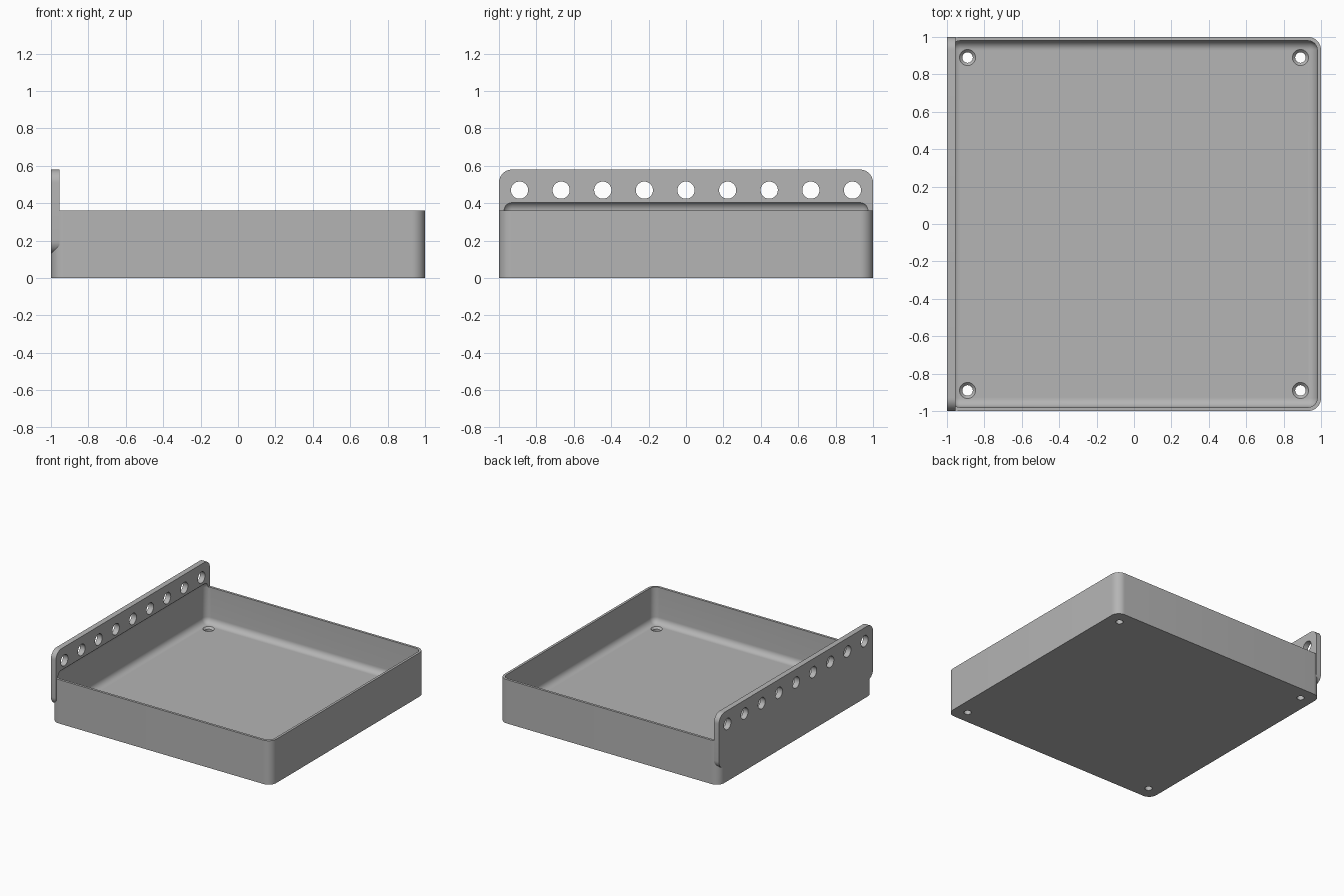
import bpy
import bmesh
import math
from mathutils import Matrix, Vector

cube = bpy.data.objects.get("Cube")
if cube:
    bpy.data.objects.remove(cube, do_unlink=True)

grey = bpy.data.materials.new("Plain grey")
grey.use_nodes = True
grey.diffuse_color = (0.46, 0.46, 0.46, 1)
grey.node_tree.nodes["Principled BSDF"].inputs["Base Color"].default_value = grey.diffuse_color

OUTER_R, WALL, PLATE, FLOOR, RIM = 0.07, 0.02, 0.045, 0.065, 0.36
HOLE_PITCH = 0.89


def add_object(name, bm):
    bmesh.ops.recalc_face_normals(bm, faces=bm.faces)
    mesh = bpy.data.meshes.new(name)
    bm.to_mesh(mesh)
    bm.free()
    mesh.materials.append(grey)
    obj = bpy.data.objects.new(name, mesh)
    bpy.context.collection.objects.link(obj)
    return obj


def rounded_box(name, low, high, radius, axis=None):
    """Box with its edges along one axis rounded, or all edges if axis is None."""
    low, high = Vector(low), Vector(high)
    bm = bmesh.new()
    bmesh.ops.create_cube(bm, size=1)
    for v in bm.verts:
        v.co = (low + high) / 2 + v.co * (high - low)
    edges = [e for e in bm.edges if axis is None
             or abs((e.verts[0].co - e.verts[1].co)[axis]) > 1e-4]
    bmesh.ops.bevel(bm, geom=edges, offset=radius, segments=10,
                    profile=0.5, affect='EDGES')
    return add_object(name, bm)


def add_cone(bm, centre, r_low, r_high, depth, turn=Matrix()):
    bmesh.ops.create_cone(bm, cap_ends=True, segments=40, radius1=r_low,
                          radius2=r_high, depth=depth,
                          matrix=Matrix.Translation(centre) @ turn)


# Outer tray block and the tall flange plate on one side
tray = rounded_box("tray", (-1, -1, 0), (1, 1, RIM), OUTER_R, axis=2)
plate = rounded_box("flange_plate", (-1, -1, 0.13), (-1 + PLATE, 1, 0.58), OUTER_R, axis=0)

# Hollow with rounded edges, reaching a little way up the plate
inner = 1 - WALL
cavity = rounded_box("cavity_cutter", (-inner, -inner, FLOOR), (inner, inner, 0.41),
                     OUTER_R - WALL)

# Row of nine holes through the plate
bm = bmesh.new()
for i in range(9):
    y = HOLE_PITCH * (i / 4 - 1)
    add_cone(bm, (-1, y, 0.47), 0.046, 0.046, 0.3, Matrix.Rotation(math.pi / 2, 4, 'Y'))
plate_holes = add_object("plate_hole_cutter", bm)

# Screw holes in the floor corners, with countersinks
shafts, sinks = bmesh.new(), bmesh.new()
for x in (-HOLE_PITCH, HOLE_PITCH):
    for y in (-HOLE_PITCH, HOLE_PITCH):
        add_cone(shafts, (x, y, 0), 0.028, 0.028, 0.3)
        add_cone(sinks, (x, y, FLOOR), 0.023, 0.063, 0.04)
floor_holes = add_object("floor_hole_cutter", shafts)
countersinks = add_object("countersink_cutter", sinks)

# Join the plate, then cut the hollow and holes
steps = [(plate, 'UNION'), (cavity, 'DIFFERENCE'), (plate_holes, 'DIFFERENCE'),
         (floor_holes, 'DIFFERENCE'), (countersinks, 'DIFFERENCE')]
for tool, operation in steps:
    mod = tray.modifiers.new(tool.name, 'BOOLEAN')
    mod.operation, mod.solver, mod.object = operation, 'EXACT', tool

bpy.context.view_layer.update()
graph = bpy.context.evaluated_depsgraph_get()
result = bpy.data.meshes.new_from_object(tray.evaluated_get(graph))
tray.modifiers.clear()
tray.data = result
for tool, _ in steps:
    bpy.data.objects.remove(tool, do_unlink=True)

# Smooth the rounded parts, keep the edges sharp
bpy.ops.object.select_all(action='DESELECT')
tray.select_set(True)
bpy.context.view_layer.objects.active = tray
bpy.ops.object.shade_smooth_by_angle(angle=math.radians(25))
